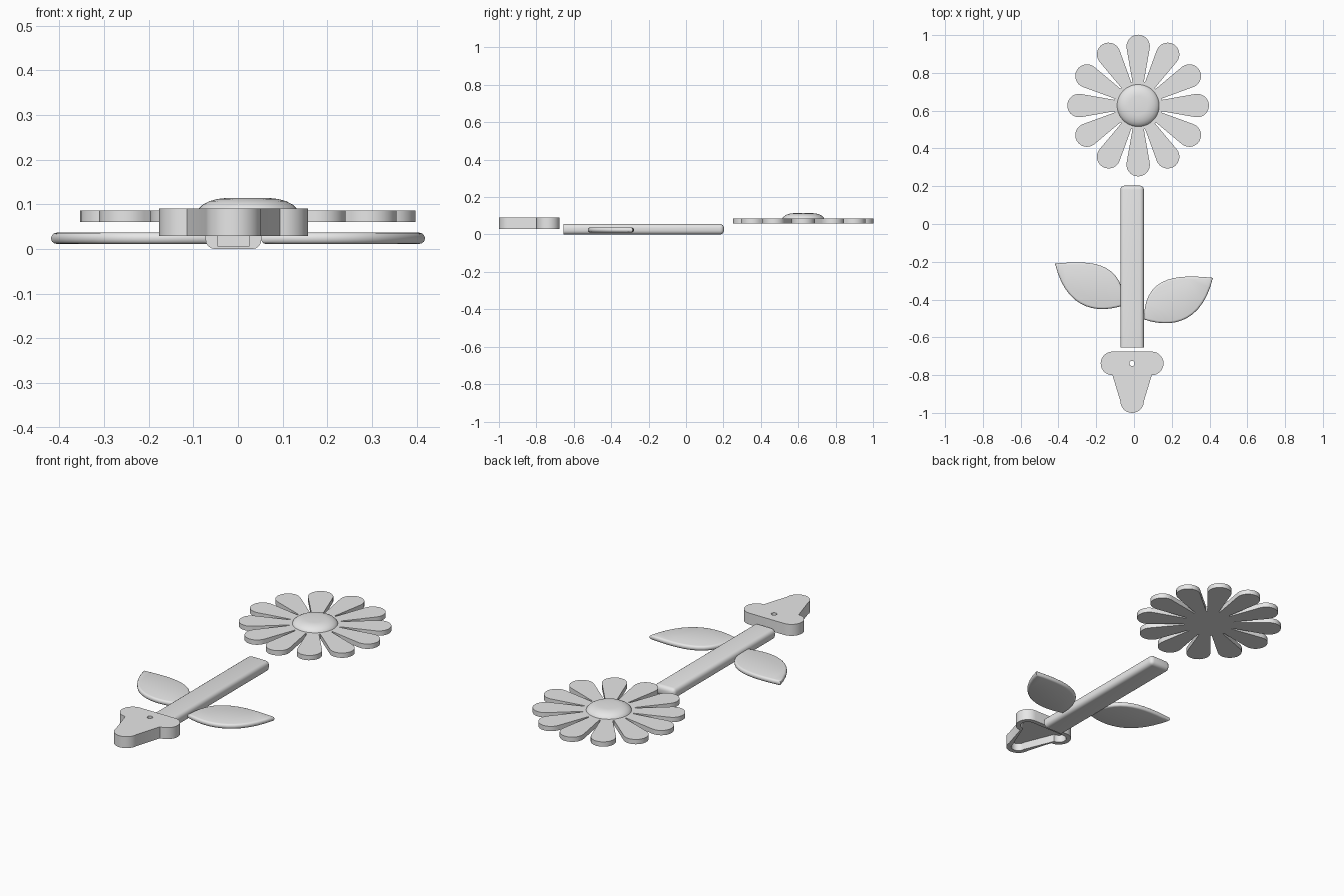
import bpy
import bmesh
from math import sin, cos, pi, radians
from mathutils import Vector
from mathutils.geometry import interpolate_bezier

if "Cube" in bpy.data.objects:
    bpy.data.objects.remove(bpy.data.objects["Cube"], do_unlink=True)

GREY = (0.8, 0.8, 0.8, 1.0)
mat = bpy.data.materials.new("plain_grey")
mat.use_nodes = True
mat.diffuse_color = GREY
mat.node_tree.nodes["Principled BSDF"].inputs["Base Color"].default_value = GREY


def finish(name, bm):
    """Turn a bmesh into a shaded object with the grey material."""
    bmesh.ops.recalc_face_normals(bm, faces=bm.faces)
    mesh = bpy.data.meshes.new(name)
    bm.to_mesh(mesh)
    bm.free()
    mesh.materials.append(mat)
    obj = bpy.data.objects.new(name, mesh)
    bpy.context.collection.objects.link(obj)
    smooth(obj)
    return obj


def smooth(obj):
    bpy.ops.object.select_all(action='DESELECT')
    obj.select_set(True)
    bpy.context.view_layer.objects.active = obj
    bpy.ops.object.shade_smooth_by_angle(angle=radians(35))


def prism(outline, z0, z1):
    """Extrude a flat outline between two heights."""
    bm = bmesh.new()
    face = bm.faces.new([bm.verts.new((x, y, z0)) for x, y in outline])
    top = bmesh.ops.extrude_face_region(bm, geom=[face])["geom"]
    verts = [v for v in top if isinstance(v, bmesh.types.BMVert)]
    bmesh.ops.translate(bm, verts=verts, vec=(0, 0, z1 - z0))
    return bm


def round_edges(bm, edges, radius, segments):
    bmesh.ops.bevel(bm, geom=edges, offset=radius, segments=segments,
                    profile=0.5, affect='EDGES', clamp_overlap=True)


def cut(obj, cutter):
    """Subtract a cutter from an object and discard the cutter."""
    cutter.hide_render = True
    mod = obj.modifiers.new("cut", 'BOOLEAN')
    mod.operation = 'DIFFERENCE'
    mod.solver = 'EXACT'
    mod.object = cutter
    bpy.ops.object.select_all(action='DESELECT')
    obj.select_set(True)
    bpy.context.view_layer.objects.active = obj
    bpy.ops.object.modifier_apply(modifier=mod.name)
    bpy.data.objects.remove(cutter, do_unlink=True)
    smooth(obj)


def arc(cx, cy, r, start, end, steps=14):
    """Points on an arc, angles in degrees."""
    angles = [radians(start + (end - start) * i / steps) for i in range(steps + 1)]
    return [(cx + r * cos(a), cy + r * sin(a)) for a in angles]


def box(x0, x1, y0, y1):
    return [(x0, y0), (x1, y0), (x1, y1), (x0, y1)]


# Flower head: twelve petals in one outline
FX, FY = 0.022, 0.627
outline = []
for i in range(12):
    turn = 30 * i
    a = radians(turn)
    for side in (-1, 1):
        notch = (FX + 0.125 * cos(a) - side * 0.03 * sin(a),
                 FY + 0.125 * sin(a) + side * 0.03 * cos(a))
        if side < 0:
            outline.append(notch)
            outline += arc(FX + 0.313 * cos(a), FY + 0.313 * sin(a), 0.062,
                           turn - 99, turn + 99)
        else:
            outline.append(notch)
finish("petals", prism(outline, 0.06, 0.086))

# Domed flower centre
profile = [(0.112, 0.085), (0.109, 0.091), (0.101, 0.099), (0.086, 0.107),
           (0.068, 0.112), (0.05, 0.114)]
bm = bmesh.new()
rings = [[bm.verts.new((x, y, z)) for x, y in arc(FX, FY, r, 0, 352.5, 47)]
         for r, z in profile]
for low, high in zip(rings, rings[1:]):
    for i in range(48):
        j = (i + 1) % 48
        bm.faces.new((low[i], low[j], high[j], high[i]))
bm.faces.new(rings[0])
bm.faces.new(rings[-1])
finish("flower_centre", bm)

# Stem: rounded bar with a square front end and a socket
AX = -0.01
bm = prism(box(AX - 0.0625, AX + 0.0625, -0.655, 0.203), 0, 0.056)
rounded = [e for e in bm.edges if max(v.co.y for v in e.verts) > 0]
round_edges(bm, rounded, 0.021, 4)
stem = finish("stem", bm)
cut(stem, finish("socket_cutter",
                 prism(box(AX - 0.036, AX + 0.036, -0.7, -0.56), 0.007, 0.047)))

# Leaves: the same shape mirrored, the left one lower
for name, side, drop in (("right_leaf", -1, 0), ("left_leaf", 1, -0.075)):
    tip, base = Vector((0.418, -0.21)), Vector((0.052, -0.43))
    upper = interpolate_bezier(tip, Vector((0.22, -0.19)),
                               Vector((0.055, -0.20)), base, 14)
    lower = interpolate_bezier(base, Vector((0.2, -0.48)),
                               Vector((0.36, -0.45)), tip, 14)
    points = [(side * p[0], p[1] + drop) for p in upper[:-1] + lower[:-1]]
    bm = prism(points, 0.011, 0.037)
    rims = [e for e in bm.edges if abs(e.verts[0].co.z - e.verts[1].co.z) < 1e-5]
    round_edges(bm, rims, 0.011, 3)
    finish(name, bm)


# Holder: hollow T with rounded ends and a pin hole
def tee(r):
    bar_y, reach, foot_y = -0.738, 0.104, -0.9375
    return (arc(AX + reach, bar_y, r, -90, 90) + arc(AX - reach, bar_y, r, 90, 270)
            + arc(AX, foot_y, r, 180, 360))


holder = finish("holder", prism(tee(0.0625), 0.029, 0.091))
cut(holder, finish("cavity_cutter", prism(tee(0.038), 0.0, 0.07)))
cut(holder, finish("hole_cutter",
                   prism(arc(AX, -0.738, 0.014, 0, 345, 23), 0.05, 0.12)))
